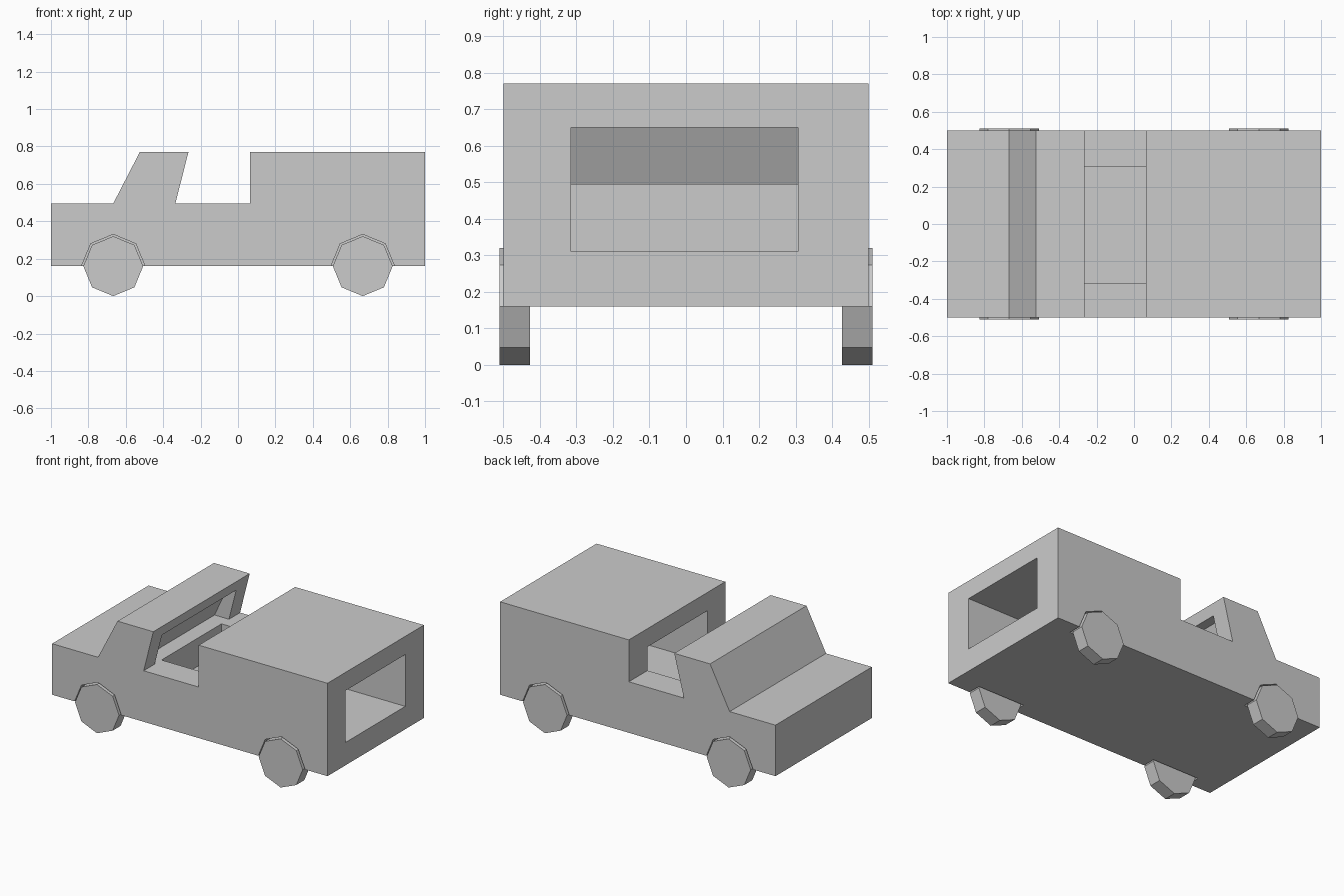
import bpy, bmesh, math

if "Cube" in bpy.data.objects:
    bpy.data.objects.remove(bpy.data.objects["Cube"])


def prism(name, profile, y0, y1):
    """Extrude a side profile (x, z) from y0 to y1."""
    bm = bmesh.new()
    face = bm.faces.new([bm.verts.new((x, y0, z)) for x, z in profile])
    new = bmesh.ops.extrude_face_region(bm, geom=[face])["geom"]
    bmesh.ops.translate(bm, vec=(0, y1 - y0, 0),
                        verts=[v for v in new if isinstance(v, bmesh.types.BMVert)])
    bmesh.ops.recalc_face_normals(bm, faces=bm.faces)
    mesh = bpy.data.meshes.new(name)
    bm.to_mesh(mesh)
    bm.free()
    obj = bpy.data.objects.new(name, mesh)
    bpy.context.collection.objects.link(obj)
    return obj


def octagon(cx, cz, r):
    return [(cx + r * math.cos(i * math.pi / 4), cz + r * math.sin(i * math.pi / 4))
            for i in range(8)]


def cut(target, cutter):
    cutter.hide_render = True
    cutter.hide_set(True)
    cutter.display_type = 'WIRE'
    mod = target.modifiers.new(cutter.name, 'BOOLEAN')
    mod.operation = 'DIFFERENCE'
    mod.solver = 'EXACT'
    mod.object = cutter


# Body: side silhouette with hood, windscreen, open seat gap and rear box
body = prism("truck_body", [
    (-1, 0.16), (1, 0.16), (1, 0.77), (0.065, 0.77), (0.065, 0.495),
    (-0.335, 0.495), (-0.265, 0.77), (-0.525, 0.77), (-0.667, 0.495), (-1, 0.495),
], -0.5, 0.5)

# Cargo tunnel, open at the rear and above the seat gap
cut(body, prism("cargo_cutter", [
    (-0.335, 0.31), (1.1, 0.31), (1.1, 0.65), (-0.335, 0.65)], -0.315, 0.307))

# Hollow behind the windscreen
cut(body, prism("cab_cutter", [
    (-0.44, 0.495), (-0.335, 0.495), (-0.2, 0.55), (-0.2, 0.70), (-0.345, 0.70)],
    -0.385, 0.385))

# Wheels and their slightly larger arches
for x, end in ((-0.667, "front"), (0.667, "rear")):
    for s, side in ((-1, "right"), (1, "left")):
        prism(f"{end}_{side}_wheel", octagon(x, 0.16, 0.16), s * 0.427, s * 0.51)
        cut(body, prism(f"{end}_{side}_arch_cutter", octagon(x, 0.16, 0.17),
                        s * 0.415, s * 0.55))
